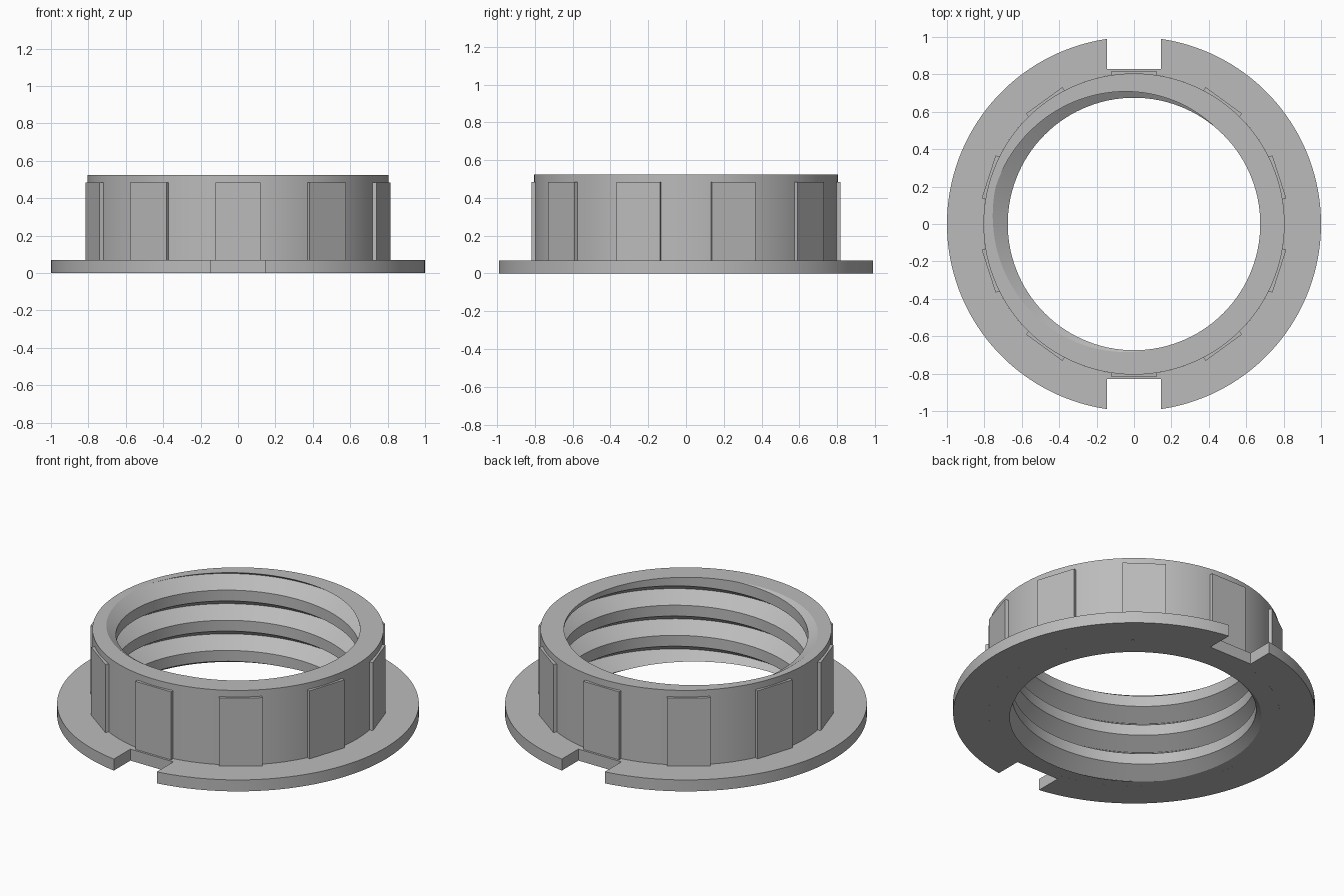
import bpy, bmesh
from math import sin, cos, tau, pi, radians, asin, atan2
from mathutils import Matrix

cube = bpy.data.objects.get("Cube")
if cube:
    bpy.data.objects.remove(cube, do_unlink=True)

HEIGHT, BODY_R, CREST_R, ROOT_R = 0.525, 0.805, 0.675, 0.766
PITCH, CREST_W = 0.184, 0.066
FLANGE_H, FLANGE_R = 0.07, 1.0
NOTCH_X, NOTCH_Y = 0.145, 0.83
SEGMENTS = 120

grey = bpy.data.materials.new("plain grey")
grey.use_nodes = True
colour = (0.5, 0.5, 0.5, 1)
grey.diffuse_color = colour
grey.node_tree.nodes["Principled BSDF"].inputs["Base Color"].default_value = colour


def finish(bm, name):
    bmesh.ops.recalc_face_normals(bm, faces=bm.faces)
    mesh = bpy.data.meshes.new(name)
    bm.to_mesh(mesh)
    bm.free()
    mesh.materials.append(grey)
    obj = bpy.data.objects.new(name, mesh)
    bpy.context.collection.objects.link(obj)
    bpy.ops.object.select_all(action="DESELECT")
    bpy.context.view_layer.objects.active = obj
    obj.select_set(True)
    bpy.ops.object.shade_smooth_by_angle(angle=radians(25))
    return obj


def extrude(bm, edges, move):
    """Extrude an edge loop, placing each new vertex with move(co)."""
    geom = bmesh.ops.extrude_edge_only(bm, edges=edges)["geom"]
    for v in geom:
        if isinstance(v, bmesh.types.BMVert):
            v.co = move(v.co)
    return [e for e in geom if isinstance(e, bmesh.types.BMEdge) and e.is_boundary]


def to_body_radius(co):
    a = atan2(co.y, co.x)
    return (BODY_R * cos(a), BODY_R * sin(a), co.z)


# Threaded collar: a helical inner sheet, trimmed flat, then closed outwards
bm = bmesh.new()
columns = []
for k in range(SEGMENTS):
    a = tau * k / SEGMENTS
    column = []
    for turn in range(-4, 4):
        z = HEIGHT + PITCH * (a / tau - radians(345) / tau + turn)
        for r, dz in ((CREST_R, -CREST_W / 2), (CREST_R, CREST_W / 2), (ROOT_R, PITCH / 2)):
            column.append(bm.verts.new((r * cos(a), r * sin(a), z + dz)))
    columns.append(column)
for k in range(SEGMENTS):
    here = columns[k]
    there = columns[k + 1] if k + 1 < SEGMENTS else columns[0][3:]
    for j in range(len(there) - 1):
        bm.faces.new((here[j], there[j], there[j + 1], here[j + 1]))
for z, normal in ((0, (0, 0, -1)), (HEIGHT, (0, 0, 1))):
    bmesh.ops.bisect_plane(bm, geom=bm.verts[:] + bm.edges[:] + bm.faces[:], dist=1e-5,
                           plane_co=(0, 0, z), plane_no=normal, clear_outer=True)


def rim(z):
    return [e for e in bm.edges if e.is_boundary and all(abs(v.co.z - z) < 1e-4 for v in e.verts)]


top, bottom = rim(HEIGHT), rim(0)
extrude(bm, bottom, to_body_radius)
outer = extrude(bm, top, to_body_radius)
extrude(bm, outer, lambda co: (co.x, co.y, 0))
finish(bm, "threaded_collar")

# Flange with a square notch at front and back
bm = bmesh.new()
outline = []
edge = pi / 2 - asin(NOTCH_X / FLANGE_R)
corner = atan2(NOTCH_Y, NOTCH_X)
for turn in (0, pi):
    half = [(-corner, (NOTCH_X, -NOTCH_Y))]
    for i in range(65):
        a = edge * (i / 32 - 1)
        half.append((a * 0.965, (FLANGE_R * cos(a), FLANGE_R * sin(a))))
    half.append((corner, (NOTCH_X, NOTCH_Y)))
    sign = 1 if turn == 0 else -1
    for a, (x, y) in half:
        inner = (BODY_R * cos(a + turn), BODY_R * sin(a + turn))
        outline.append((inner, (x * sign, y * sign)))
rings = []
for inner, out in outline:
    rings.append([bm.verts.new((*p, z)) for p, z in
                  ((inner, 0), (out, 0), (out, FLANGE_H), (inner, FLANGE_H))])
for i, ring in enumerate(rings):
    following = rings[(i + 1) % len(rings)]
    for j in range(4):
        n = (j + 1) % 4
        bm.faces.new((ring[j], following[j], following[n], ring[n]))
finish(bm, "notched_flange")

# Ten flat grip pads around the collar
bm = bmesh.new()
for i in range(10):
    place = (Matrix.Rotation(tau * i / 10, 4, "Z")
             @ Matrix.Translation((0, -0.8, 0.2725))
             @ Matrix.Diagonal((0.24, 0.034, 0.425, 1)))
    bmesh.ops.create_cube(bm, size=1, matrix=place)
finish(bm, "grip_pads")
